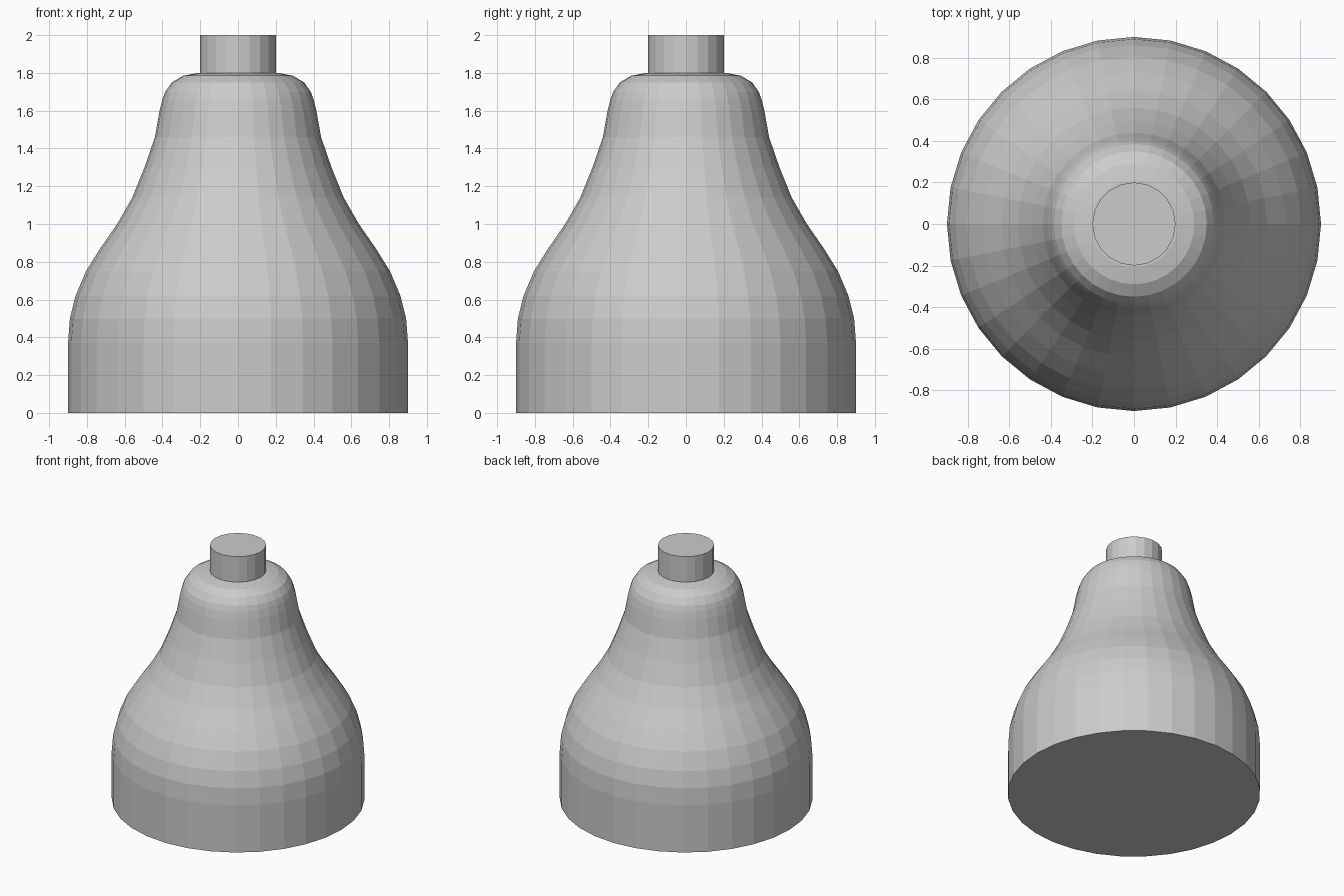
import bpy, bmesh
from math import cos, sin, tau

cube = bpy.data.objects.get("Cube")
if cube:
    bpy.data.objects.remove(cube, do_unlink=True)

grey = bpy.data.materials.new("plain grey")
grey.use_nodes = True
colour = (0.6, 0.6, 0.6, 1)
grey.diffuse_color = colour
grey.node_tree.nodes["Principled BSDF"].inputs["Base Color"].default_value = colour


def lathe(name, profile, sides):
    """Turn a (radius, height) profile around z into a capped solid."""
    bm = bmesh.new()
    rings = [[bm.verts.new((r * cos(tau * i / sides), r * sin(tau * i / sides), z))
              for i in range(sides)] for r, z in profile]
    for low, high in zip(rings, rings[1:]):
        for i in range(sides):
            j = (i + 1) % sides
            bm.faces.new((low[i], low[j], high[j], high[i]))
    bm.faces.new(rings[0][::-1])
    bm.faces.new(rings[-1])
    mesh = bpy.data.meshes.new(name)
    bm.to_mesh(mesh)
    bm.free()
    mesh.materials.append(grey)
    obj = bpy.data.objects.new(name, mesh)
    bpy.context.collection.objects.link(obj)
    return obj


# Bell-shaped body: straight skirt, flared waist, rounded shoulder
lathe("bell_body", [
    (0.9, 0), (0.9, 0.37), (0.89, 0.5), (0.86, 0.62), (0.805, 0.75),
    (0.73, 0.87), (0.64, 1.0), (0.56, 1.14), (0.495, 1.3), (0.44, 1.46),
    (0.415, 1.6), (0.4, 1.66), (0.385, 1.7), (0.35, 1.75), (0.29, 1.785),
    (0.21, 1.8)], 32)

# Short cylindrical stem on top
lathe("top_stem", [(0.2, 1.78), (0.2, 2.0)], 20)
